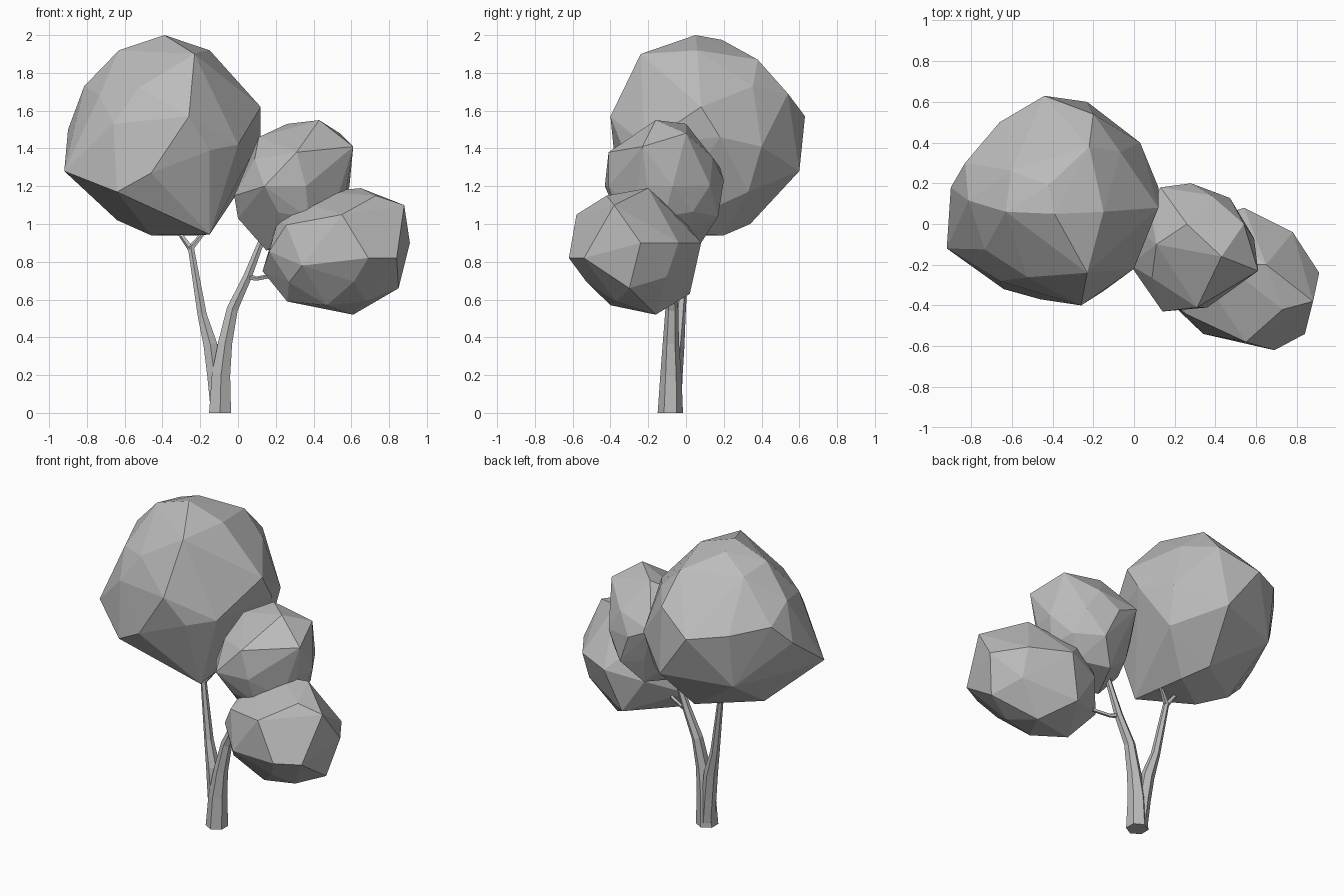
import bpy
import bmesh
import math
import random
from mathutils import Vector

random.seed(4)

default_cube = bpy.data.objects.get("Cube")
if default_cube:
    bpy.data.objects.remove(default_cube, do_unlink=True)

# One plain grey for the whole tree
GREY = (0.5, 0.5, 0.5, 1.0)
grey = bpy.data.materials.new("plain_grey")
grey.use_nodes = True
grey.diffuse_color = GREY
shader = next(n for n in grey.node_tree.nodes if n.type == "BSDF_PRINCIPLED")
shader.inputs["Base Color"].default_value = GREY
shader.inputs["Roughness"].default_value = 0.9


def finish(name, bm):
    """Turn a bmesh into a flat-shaded grey object."""
    bmesh.ops.recalc_face_normals(bm, faces=bm.faces)
    mesh = bpy.data.meshes.new(name)
    bm.to_mesh(mesh)
    bm.free()
    mesh.materials.append(grey)
    obj = bpy.data.objects.new(name, mesh)
    bpy.context.collection.objects.link(obj)
    return obj


def scaled(a, b):
    """Multiply two vectors axis by axis."""
    return Vector([p * q for p, q in zip(a, b)])


def crown(name, corners, spread, fullness):
    """Faceted leaf mass: bold corners, filled out by a jittered icosphere."""
    corners = [Vector(c) for c in corners]
    low = Vector([min(axis) for axis in zip(*corners)])
    high = Vector([max(axis) for axis in zip(*corners)])
    centre, half = (low + high) / 2, (high - low) / 2
    inverse = Vector([1 / h for h in half])
    taken = [scaled(c - centre, inverse).normalized() for c in corners]

    bm = bmesh.new()
    bmesh.ops.create_icosphere(bm, subdivisions=2, radius=1)
    fillers = [v.co.normalized() for v in bm.verts]
    bm.clear()

    for corner in corners:
        bm.verts.new(corner)
    for d in fillers:
        if min(d.angle(t) for t in taken) > spread:
            reach = fullness + random.uniform(-0.03, 0.03)
            bm.verts.new(centre + scaled(d, half) * reach)
    bmesh.ops.convex_hull(bm, input=bm.verts)
    inside = [v for v in bm.verts if not v.link_faces]
    bmesh.ops.delete(bm, geom=inside, context="VERTS")
    return finish(name, bm)


def limb(name, path, sides=6):
    """Tapered tube through points given as (x, y, z, radius)."""
    points = [Vector(p[:3]) for p in path]
    bm = bmesh.new()
    rings = []
    for i, p in enumerate(points):
        along = points[min(i + 1, len(points) - 1)] - points[max(i - 1, 0)]
        # Keep the foot level with the ground
        if p.z == 0:
            along = Vector((0, 0, 1))
        along.normalize()
        across = Vector((0, 1, 0)).cross(along).normalized()
        back = along.cross(across)
        ring = []
        for k in range(sides):
            a = math.tau * (k + 0.5) / sides
            ring.append(bm.verts.new(
                p + (across * math.cos(a) + back * math.sin(a)) * path[i][3]))
        rings.append(ring)
    for lower, upper in zip(rings, rings[1:]):
        for k in range(sides):
            n = (k + 1) % sides
            bm.faces.new((lower[k], lower[n], upper[n], upper[k]))
    bm.faces.new(rings[0][::-1])
    bm.faces.new(rings[-1])
    return finish(name, bm)


# Trunk, splitting into two limbs
limb("trunk_and_left_limb", [
    (-.095, -.083, 0, .067), (-.09, -.08, .2, .056), (-.068, -.08, .37, .043),
    (-.03, -.075, .55, .034), (.05, -.08, .72, .026), (.14, -.08, .95, .017)])
limb("right_limb", [
    (-.105, -.07, 0, .044), (-.125, -.062, .2, .044), (-.146, -.05, .36, .042),
    (-.19, -.03, .52, .028), (-.25, 0, .88, .018)])

# Twigs reaching into the leaves
limb("left_twig", [
    (.05, -.08, .72, .018), (.1, -.1, .71, .012), (.2, -.14, .73, .012)], 5)
limb("right_outer_twig", [(-.25, 0, .87, .017), (-.33, .02, .98, .01)], 5)
limb("right_inner_twig", [(-.25, 0, .87, .017), (-.16, .04, .98, .01)], 5)

# Leaf masses
crown("tall_crown", [
    (-.39, .05, 2), (-.42, .19, 1.975), (-.23, -.24, 1.9), (-.63, .06, 1.92),
    (-.15, .06, 1.92), (-.22, .38, 1.87), (-.2, .54, 1.69),
    (-.26, -.4, 1.57), (-.66, -.28, 1.53), (-.15, -.33, 1.39),
    (-.46, -.37, 1.27), (-.92, -.12, 1.28), (-.64, -.32, 1.17),
    (-.9, .18, 1.5), (-.83, .3, 1.63), (.12, .08, 1.62), (.12, .18, 1.46),
    (0, -.22, 1.42), (.03, .4, 1.41), (0, .33, 1.17), (-.44, .63, 1.57),
    (-.23, .6, 1.28), (-.66, .5, 1.6), (-.66, .45, 1.25), (-.64, .1, 1.02),
    (-.46, .02, .94), (-.15, -.17, .945), (-.2, .2, .94), (-.3, .34, 1)],
    0.4, 0.91)
crown("middle_crown", [
    (.43, -.16, 1.55), (.26, 0, 1.53), (.11, -.1, 1.46), (.54, 0, 1.48),
    (.61, -.23, 1.41), (.59, -.07, 1.2), (.31, -.41, 1.38),
    (.36, -.41, 1.2), (.14, -.43, 1.2), (-.02, -.2, 1.15), (0, -.15, 1.03),
    (.15, -.15, .86), (.13, .18, 1.3), (.28, .2, 1.23), (.36, .17, 1.04),
    (.25, .08, .9)], 0.45, 0.93)
crown("low_crown", [
    (.65, -.2, 1.19), (.45, -.2, 1.17), (.73, -.42, 1.15), (.88, -.38, 1.1),
    (.91, -.24, .9), (.85, -.3, .66), (.84, -.54, .82), (.69, -.62, .82),
    (.55, -.58, 1.05), (.34, -.54, .78), (.61, -.16, .52), (.47, -.4, .57),
    (.26, -.3, .59), (.13, -.2, .75), (.33, -.25, 1.12), (.54, .08, .9),
    (.78, -.04, .9), (.45, .02, .63)], 0.45, 0.93)
